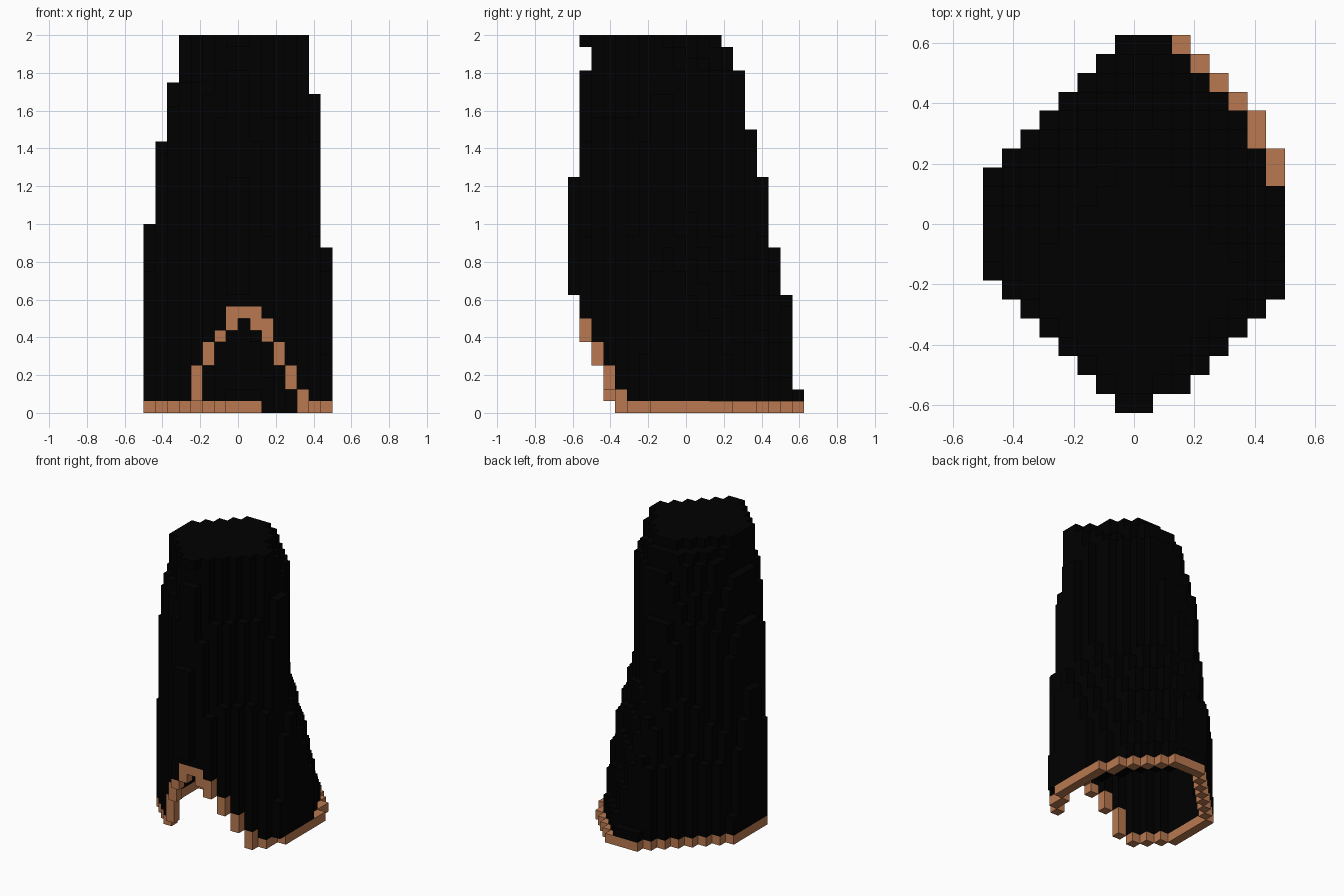
import bpy, bmesh
from mathutils import Vector

cube = bpy.data.objects.get("Cube")
if cube:
    bpy.data.objects.remove(cube, do_unlink=True)

S = 0.0625      # block size
ROWS = 32


def material(name, rgb):
    m = bpy.data.materials.new(name)
    m.use_nodes = True
    col = (*rgb, 1.0)
    m.diffuse_color = col
    bsdf = next(n for n in m.node_tree.nodes if n.type == 'BSDF_PRINCIPLED')
    bsdf.inputs["Base Color"].default_value = col
    return m


black = material("black cloth", (0.0, 0.0, 0.0))
brown = material("brown trim", (0.48, 0.19, 0.082))

# Reach of the outline in blocks: (row, reach) points, blended between rows
LEFT = [(0, 8), (2, 7.95), (16, 7.5), (23, 6.5), (28, 5.5), (31, 5.2)]
RIGHT = [(0, 8.25), (2, 8.25), (13, 7.55), (14, 7.45), (27, 6.5), (31, 6.1)]
FRONT = [(0, 9), (10, 9.55), (15, 9.9), (20, 9.48), (28, 8.62), (29, 8.4),
         (30, 8.3), (31, 8.8)]
BACK = [(0, 10.3), (2, 9.49), (10, 8.5), (14, 7.5), (20, 6.5), (24, 5.5),
        (29, 4.5), (31, 3.5)]
# Flattened corners: (x side, y side, middle of the flat, bend points, reach points)
EVEN = [(0, 0.01), (31, 0.01)]
CORNERS = [
    (-1, -1, -2, EVEN, [(0, 11.2), (6, 11), (20, 11.05), (28, 10.5), (31, 10)]),
    (1, -1, -2, EVEN, [(0, 12.3), (13, 11.8), (25, 10.5), (31, 10.2)]),
    (-1, 1, -2, EVEN, [(0, 11.1), (8, 10.8), (12, 9.7), (25, 8.9), (29, 7),
                       (31, 4.4)]),
    (1, 1, -3.2, [(0, 0.03), (1, 0.03), (5, 0.01), (31, 0.01)],
     [(0, 13.1), (1, 12.25), (3, 11.4), (5, 10.8), (10, 9.4), (14, 7.8),
      (17, 7), (28, 6.9), (31, 5)]),
]

# Front arch: column -> first and last trim row
ARCH = {-4: (1, 3), -3: (4, 5), -2: (6, 6), -1: (7, 8), 0: (8, 8),
        1: (7, 8), 2: (6, 7), 3: (4, 5), 4: (2, 3), 5: (0, 1)}


def blend(points, row):
    for (r0, v0), (r1, v1) in zip(points, points[1:]):
        if row <= r1:
            return v0 + (v1 - v0) * (row - r0) / (r1 - r0)


def section(row):
    """Blocks inside one row's oval with flattened corners."""
    left, right, front, back = (blend(p, row) for p in (LEFT, RIGHT, FRONT, BACK))
    mid, half = (back - front) / 2, (back + front) / 2
    flats = [(a, b, u, blend(bend, row), blend(p, row) - 0.5)
             for a, b, u, bend, p in CORNERS]
    cells = set()
    for i in range(-8, 8):
        for j in range(-10, 10):
            x, y = i + 0.5, j + 0.5
            width = right if x > 0 else left
            if (x / width) ** 2 + ((y - mid) / half) ** 2 < 1 and all(
                    a * x + b * y + bend * (a * x - b * y - u) ** 2 <= lim
                    for a, b, u, bend, lim in flats):
                cells.add((i, j))
    return cells


def rim(cells):
    """Outer ring of a section, one block thick."""
    return {(i, j) for i, j in cells
            if not {(i + 1, j), (i - 1, j), (i, j + 1), (i, j - 1)} <= cells}


# Hollow shell with a closed top and an open bottom
sections = [section(r) for r in range(ROWS)]
blocks = {}
for k, cells in enumerate(sections):
    shell = rim(cells)
    shell |= cells - sections[k + 1] if k + 1 < ROWS else cells
    if k > 0:
        shell |= cells - sections[k - 1]
    for i, j in shell:
        blocks[i, j, k] = 1 if k == 0 else 0

# Inner lining behind the flared part of the hem
for i, j in rim(sections[1]):
    if i >= 2 and j >= 2:
        blocks.setdefault((i, j, 0), 0)

# Cut the front arch and edge it with trim
for i, j, k in list(blocks):
    if j < 0 and i in ARCH:
        first, last = ARCH[i]
        if k < first:
            del blocks[i, j, k]
        elif k <= last:
            blocks[i, j, k] = 1


def build(name, kind, mat):
    """Mesh the exposed sides of every block of one kind."""
    bm = bmesh.new()
    verts = {}

    def vert(p):
        if p not in verts:
            verts[p] = bm.verts.new(Vector(p) * S)
        return verts[p]

    for cell, c in blocks.items():
        if c != kind:
            continue
        for axis in range(3):
            u, v = (axis + 1) % 3, (axis + 2) % 3
            for side in (0, 1):
                near = list(cell)
                near[axis] += 2 * side - 1
                if tuple(near) in blocks:
                    continue
                quad = []
                for du, dv in ((0, 0), (1, 0), (1, 1), (0, 1)):
                    p = list(cell)
                    p[axis] += side
                    p[u] += du
                    p[v] += dv
                    quad.append(vert(tuple(p)))
                bm.faces.new(quad if side else quad[::-1])
    me = bpy.data.meshes.new(name)
    bm.to_mesh(me)
    bm.free()
    me.materials.append(mat)
    ob = bpy.data.objects.new(name, me)
    bpy.context.collection.objects.link(ob)
    return ob


build("sleeve_shell", 0, black)
build("hem_trim", 1, brown)
